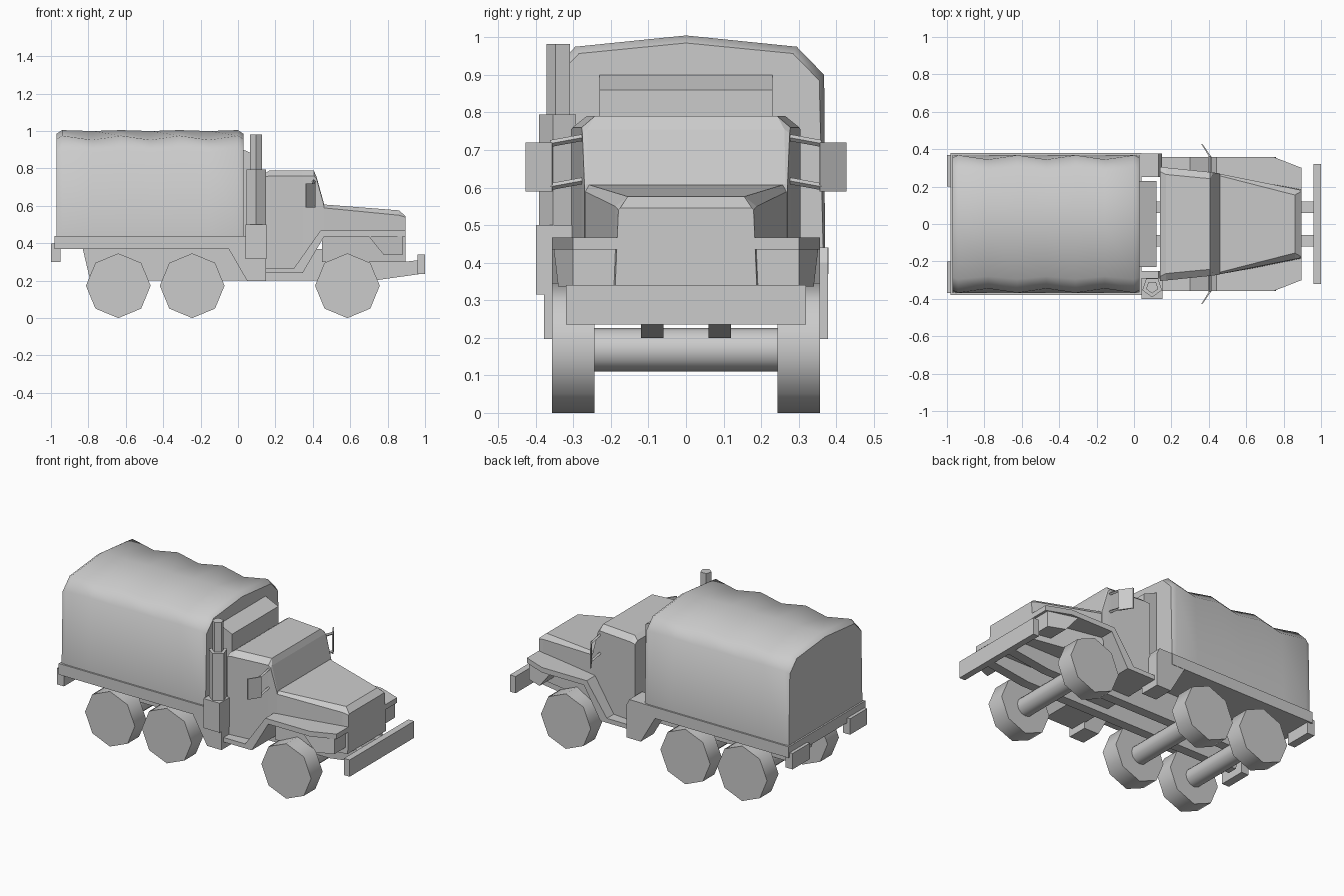
import bpy, bmesh, math
from mathutils import Vector

if "Cube" in bpy.data.objects:
    bpy.data.objects.remove(bpy.data.objects["Cube"])

GREY = (0.6, 0.6, 0.6, 1)
paint = bpy.data.materials.new("plain grey")
paint.use_nodes = True
paint.diffuse_color = GREY
paint.node_tree.nodes["Principled BSDF"].inputs["Base Color"].default_value = GREY


def finish(name, bm, smooth=False):
    bmesh.ops.recalc_face_normals(bm, faces=bm.faces)
    mesh = bpy.data.meshes.new(name)
    bm.to_mesh(mesh)
    bm.free()
    mesh.materials.append(paint)
    if smooth:
        mesh.shade_smooth()
        mesh.set_sharp_from_angle(angle=math.radians(50))
    else:
        mesh.shade_flat()
    obj = bpy.data.objects.new(name, mesh)
    bpy.context.collection.objects.link(obj)
    return obj


def skin(name, rings, smooth=False):
    """Join closed rings of points and cap both ends."""
    bm = bmesh.new()
    loops = [[bm.verts.new(p) for p in ring] for ring in rings]
    n = len(loops[0])
    for a, b in zip(loops, loops[1:]):
        for i in range(n):
            j = (i + 1) % n
            bm.faces.new((a[i], a[j], b[j], b[i]))
    bm.faces.new(loops[0])
    bm.faces.new(loops[-1])
    return finish(name, bm, smooth)


def hull(name, sections, smooth=False):
    """Loft half sections (y, z) along x, each mirrored across the middle."""
    rings = []
    for x, half in sections:
        other = [(-y, z) for y, z in reversed(half) if y > 0]
        rings.append([(x, y, z) for y, z in half + other])
    return skin(name, rings, smooth)


def prism(name, profile, inner, outer):
    """Extrude an (x, z) profile across y; outer may depend on x."""
    reach = outer if callable(outer) else lambda x: outer
    return skin(name, [[(x, inner, z) for x, z in profile],
                       [(x, reach(x), z) for x, z in profile]])


def pair(name, profile, inner, outer):
    reach = outer if callable(outer) else lambda x: outer
    prism("left_" + name, profile, inner, outer)
    prism("right_" + name, profile, -inner, lambda x: -reach(x))


def box(name, x0, x1, y0, y1, z0, z1):
    return prism(name, [(x0, z0), (x1, z0), (x1, z1), (x0, z1)], y0, y1)


def rod(name, start, end, radius, sides, smooth=False, turn=0):
    start, end = Vector(start), Vector(end)
    rot = (end - start).to_track_quat('Z', 'Y')
    angles = [turn + 2 * math.pi * i / sides for i in range(sides)]
    rim = [rot @ Vector((math.cos(a), math.sin(a), 0)) * radius for a in angles]
    return skin(name, [[c + r for r in rim] for c in (start, end)], smooth)


# Wheels and axles
for label, x in (("rear", -0.64), ("middle", -0.245), ("front", 0.585)):
    for side, s in (("left", 1), ("right", -1)):
        rod(f"{label}_{side}_wheel", (x, s * 0.243, 0.173), (x, s * 0.357, 0.173),
            0.173, 8, True)
    rod(label + "_axle", (x, -0.243, 0.168), (x, 0.243, 0.168), 0.058, 12, True)

# Chassis rails, bumpers
pair("chassis_rail", [(-0.83, 0.37), (-0.79, 0.2), (0.72, 0.2), (0.97, 0.235),
                      (0.97, 0.31), (0.88, 0.3), (0.6, 0.37)], 0.06, 0.12)
box("front_bumper", 0.96, 1.0, -0.32, 0.32, 0.235, 0.34)
pair("rear_bumper", [(-1, 0.3), (-0.95, 0.3), (-0.95, 0.37), (-0.9, 0.37),
                     (-0.9, 0.4), (-1, 0.4)], 0.2, 0.37)

# Load bed and side skirts
box("load_bed", -0.98, 0.04, -0.38, 0.38, 0.37, 0.44)
pair("side_skirt", [(-0.05, 0.37), (0.05, 0.197), (0.15, 0.197), (0.15, 0.4),
                    (0.13, 0.44), (-0.05, 0.44)], 0.25, 0.378)

# Canvas cover sagging between its hoops
hoop = [(0.37, 0.44), (0.368, 0.9), (0.295, 0.975), (0, 1.005)]
sag = [(0.37, 0.44), (0.345, 0.89), (0.28, 0.952), (0, 1.0)]
end = [(0.365, 0.44), (0.355, 0.885), (0.285, 0.957), (0, 0.985)]
cover = [(-0.97, end), (-0.94, hoop)]
for i in range(3):
    x = -0.78 + i * 0.312
    cover += [(x, sag), (x + 0.156, hoop)]
cover.append((0.03, end))
hull("canvas_cover", cover, True)

# Box in front of the cover
prism("front_locker", [(0.025, 0.44), (0.12, 0.44), (0.12, 0.86), (0.03, 0.9)],
      -0.23, 0.23)

# Cab
def cab_section(x, bottom, width, shoulder, top, crown):
    return x, [(width, bottom), (width, shoulder), (crown, top)]

hull("cab", [cab_section(0.14, 0.24, 0.305, 0.755, 0.77, 0.28),
             cab_section(0.17, 0.24, 0.302, 0.76, 0.79, 0.265),
             cab_section(0.345, 0.24, 0.284, 0.76, 0.79, 0.248),
             cab_section(0.405, 0.345, 0.278, 0.76, 0.79, 0.243),
             cab_section(0.42, 0.37, 0.276, 0.745, 0.755, 0.262),
             cab_section(0.46, 0.435, 0.27, 0.6, 0.61, 0.265)])

# Bonnet
hull("bonnet", [(0.45, [(0.27, 0.3), (0.27, 0.59), (0.26, 0.608)]),
                (0.86, [(0.197, 0.3), (0.188, 0.55), (0.155, 0.576)]),
                (0.895, [(0.19, 0.3), (0.18, 0.54), (0.175, 0.546)])])

# Fenders with running boards, and lamp housings
def fender_edge(x):
    return 0.357 - max(0, x - 0.75) * 0.39

pair("fender", [(0.15, 0.24), (0.345, 0.24), (0.46, 0.435), (0.75, 0.435),
                (0.895, 0.435), (0.895, 0.467), (0.75, 0.467), (0.44, 0.467),
                (0.3, 0.268), (0.15, 0.268)], 0.17, fender_edge)
pair("lamp_housing", [(0.7, 0.435), (0.78, 0.337), (0.88, 0.337), (0.88, 0.435)],
     0.17, lambda x: fender_edge(x) - 0.005)

# Exhaust stack
box("exhaust_base", 0.04, 0.153, -0.4, -0.29, 0.315, 0.5)
for name, z0, z1, r in (("exhaust_silencer", 0.5, 0.795, 0.055),
                        ("exhaust_pipe", 0.795, 0.982, 0.034)):
    rod(name, (0.097, -0.337, z0), (0.097, -0.337, z1), r, 5, turn=math.pi / 2)

# Mirrors on twin arms
for side, s in (("left", 1), ("right", -1)):
    corners = [(0.405, 0.355), (0.36, 0.427), (0.367, 0.427), (0.415, 0.357)]
    skin(side + "_mirror", [[(x, s * y, z) for x, y in corners]
                            for z in (0.59, 0.72)])
    for label, z0, z1 in (("upper", 0.735, 0.7), ("lower", 0.62, 0.585)):
        rod(f"{side}_{label}_mirror_arm", (0.405, s * 0.265, z0),
            (0.405, s * 0.36, (z1 + z0) / 2), 0.009, 4)
